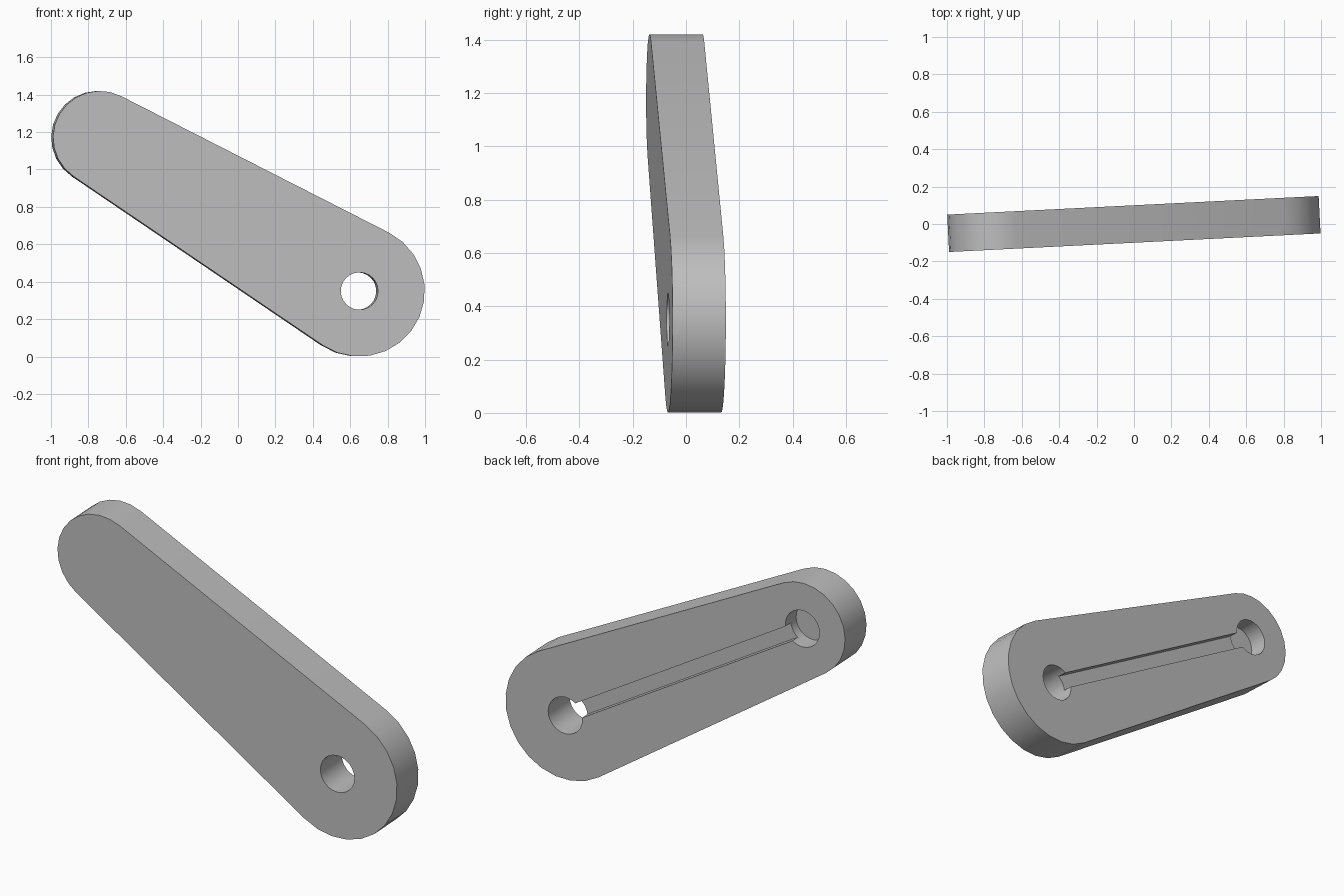
import bpy
import bmesh
import math
from mathutils import Matrix, Vector

cube = bpy.data.objects.get("Cube")
if cube:
    bpy.data.objects.remove(cube, do_unlink=True)

HALF = 0.1                                  # half the plate thickness
YAW = math.atan(0.05)                       # slight turn about the vertical
BIG, BIG_R = Vector((0.645, 0, 0.35)), 0.35
SMALL, SMALL_R = Vector((-0.745, 0, 1.17)), 0.25
HOLE_R = 0.1
SLOT_W, SLOT_DEPTH, POCKET_DEPTH = 0.08, 0.05, 0.1

gray = bpy.data.materials.new("plain_gray")
gray.use_nodes = True
gray.diffuse_color = (0.52, 0.52, 0.52, 1)
gray.node_tree.nodes["Principled BSDF"].inputs["Base Color"].default_value = gray.diffuse_color


def prism(name, outline, front, back):
    """Extrude an outline in the x-z plane from y = front to y = back."""
    bm = bmesh.new()
    face = bm.faces.new([bm.verts.new((x, front, z)) for x, z in outline])
    new = bmesh.ops.extrude_face_region(bm, geom=[face])["geom"]
    verts = [g for g in new if isinstance(g, bmesh.types.BMVert)]
    bmesh.ops.translate(bm, verts=verts, vec=(0, back - front, 0))
    bmesh.ops.recalc_face_normals(bm, faces=bm.faces[:])
    mesh = bpy.data.meshes.new(name)
    bm.to_mesh(mesh)
    bm.free()
    mesh.materials.append(gray)
    obj = bpy.data.objects.new(name, mesh)
    bpy.context.collection.objects.link(obj)
    return obj


def arc(centre, radius, start, sweep, steps):
    angles = [start + sweep * i / steps for i in range(steps + 1)]
    return [(centre.x + radius * math.cos(a), centre.z + radius * math.sin(a)) for a in angles]


# Tapered arm: two round ends joined by tangent sides
axis = SMALL - BIG
heading = math.atan2(axis.z, axis.x)
lean = math.acos((BIG_R - SMALL_R) / axis.length)
outline = arc(BIG, BIG_R, heading + lean, math.tau - 2 * lean, 13)
outline += arc(SMALL, SMALL_R, heading - lean, 2 * lean, 12)
arm = prism("tapered_arm", outline, -HALF, HALF)

# Cutters: through hole, blind pocket and the shallow groove between them
circle = lambda c: arc(c, HOLE_R, 0, math.tau, 24)[:-1]
side = Vector((-axis.z, 0, axis.x)).normalized() * SLOT_W / 2
groove = [(p.x, p.z) for p in (BIG - side, SMALL - side, SMALL + side, BIG + side)]
cutters = [
    prism("groove_cutter", groove, HALF - SLOT_DEPTH, HALF * 2),
    prism("hole_cutter", circle(BIG), -HALF * 2, HALF * 3),
    prism("pocket_cutter", circle(SMALL), HALF - POCKET_DEPTH, HALF * 3),
]
for cutter in cutters:
    cutter.hide_render = True
    cut = arm.modifiers.new(cutter.name, 'BOOLEAN')
    cut.operation = 'DIFFERENCE'
    cut.solver = 'EXACT'
    cut.object = cutter

# Bake the cuts and drop the cutters
bpy.context.view_layer.update()
graph = bpy.context.evaluated_depsgraph_get()
result = bpy.data.meshes.new_from_object(arm.evaluated_get(graph))
arm.modifiers.clear()
arm.data = result
for cutter in cutters:
    bpy.data.objects.remove(cutter, do_unlink=True)

# Turn the arm and smooth its round ends
arm.data.transform(Matrix.Rotation(YAW, 4, 'Z'))
bpy.ops.object.select_all(action='DESELECT')
arm.select_set(True)
bpy.context.view_layer.objects.active = arm
bpy.ops.object.shade_smooth_by_angle(angle=math.radians(30))
